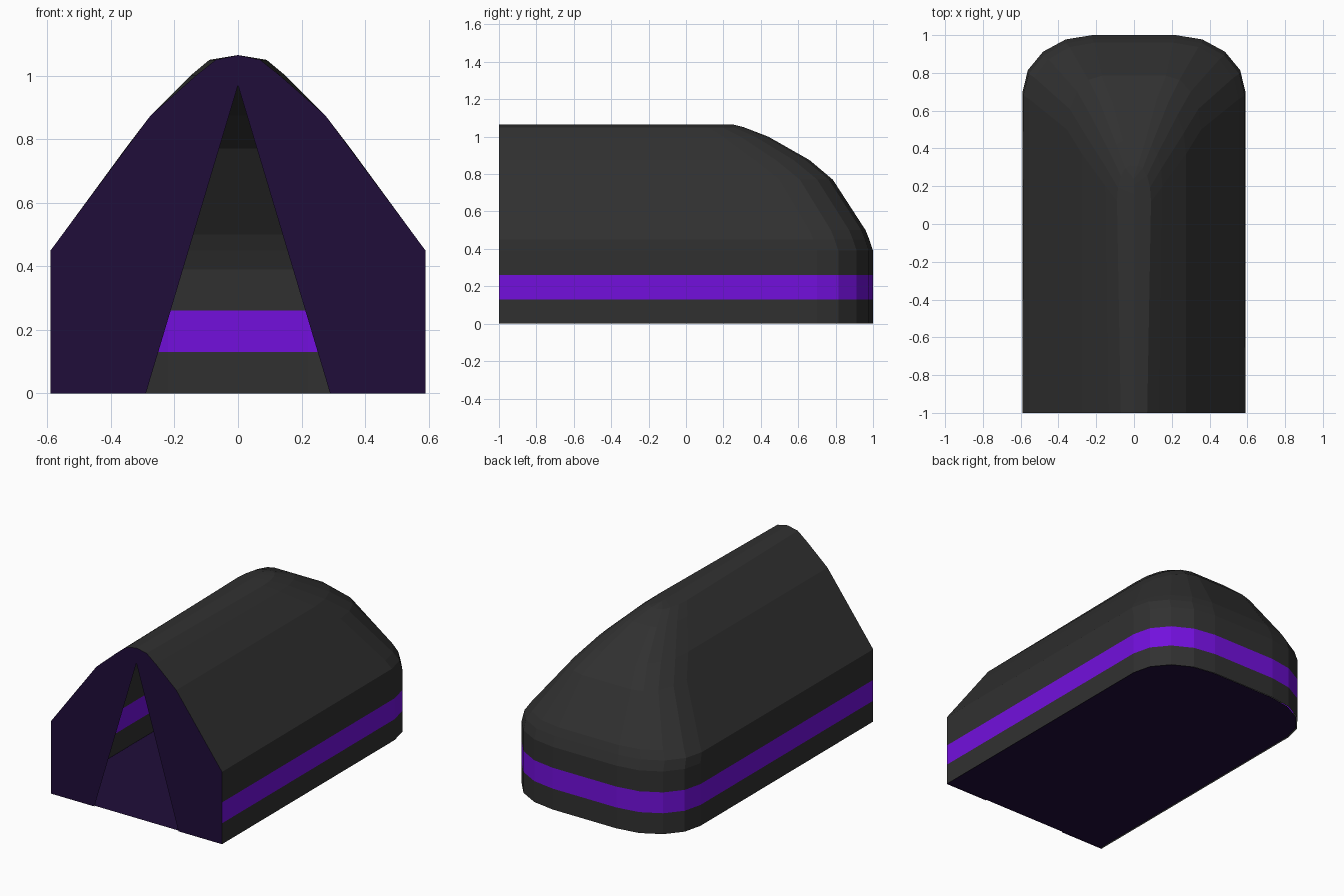
import bpy, bmesh
from math import sin, cos, pi

if "Cube" in bpy.data.objects:
    bpy.data.objects.remove(bpy.data.objects["Cube"])


def material(name, rgb):
    m = bpy.data.materials.new(name)
    m.diffuse_color = (*rgb, 1)
    m.use_nodes = True
    m.node_tree.nodes["Principled BSDF"].inputs["Base Color"].default_value = m.diffuse_color
    return m


GREY = material("dark_grey_fabric", (0.03, 0.03, 0.03))
STRIPE = material("purple_stripe", (0.17, 0.005, 0.72))
DARK = material("dark_purple_fabric", (0.014, 0.004, 0.042))


def finish(name, bm, mat):
    bmesh.ops.remove_doubles(bm, verts=bm.verts, dist=0.0005)
    bmesh.ops.recalc_face_normals(bm, faces=bm.faces)
    me = bpy.data.meshes.new(name)
    bm.to_mesh(me)
    bm.free()
    me.materials.append(mat)
    ob = bpy.data.objects.new(name, me)
    bpy.context.collection.objects.link(ob)
    return ob


def plan(z, w_front, w_mid, back, start, flat, segs=4):
    """U-shaped plan line at height z: right side, rounded back, left side."""
    half = [(w_front, -1.0, z)]
    for i in range(segs + 1):
        a = pi / 2 * i / segs
        half.append((flat + (w_mid - flat) * cos(a),
                     start + (back - start) * sin(a), z))
    return half + [(-x, y, h) for x, y, h in reversed(half)]


def skin(name, levels, mat):
    bm = bmesh.new()
    rows = [[bm.verts.new(p) for p in plan(*lv)] for lv in levels]
    for lo, hi in zip(rows, rows[1:]):
        for i in range(len(lo) - 1):
            bm.faces.new((lo[i], lo[i + 1], hi[i + 1], hi[i]))
    bmesh.ops.dissolve_degenerate(bm, dist=0.0005, edges=bm.edges)
    return finish(name, bm, mat)


def sheet(name, points, mat):
    bm = bmesh.new()
    bm.faces.new([bm.verts.new(p) for p in points])
    bmesh.ops.triangulate(bm, faces=bm.faces)
    return finish(name, bm, mat)


# Upright walls with the coloured stripe
wall = (0.59, 0.59, 1.0, 0.70, 0.22)
skin("lower_wall", [(0.0, *wall), (0.13, *wall)], GREY)
skin("stripe_band", [(0.13, *wall), (0.26, *wall)], STRIPE)

# Canopy: height, front width, middle width, back y, corner start y, back flat
skin("canopy", [
    (0.26, *wall),
    (0.39, *wall),
    (0.45, 0.59, 0.585, 0.98, 0.68, 0.22),
    (0.50, 0.553, 0.553, 0.96, 0.66, 0.21),
    (0.77, 0.353, 0.355, 0.785, 0.50, 0.17),
    (0.875, 0.275, 0.275, 0.66, 0.37, 0.12),
    (1.00, 0.133, 0.15, 0.44, 0.20, 0.06),
    (1.05, 0.07, 0.09, 0.31, 0.12, 0.02),
    (1.065, 0.0, 0.0, 0.25, 0.10, 0.0),
], GREY)

# Front panel with its triangular doorway
right = [(0.29, 0), (0.59, 0), (0.59, 0.45), (0.275, 0.875),
         (0.133, 1.0), (0.07, 1.05)]
outline = ([(0, 0.97)] + right + [(0, 1.065)]
           + [(-x, z) for x, z in reversed(right)])
sheet("front_panel", [(x, -1.0, z) for x, z in outline], DARK)

# Floor sheet
sheet("floor", plan(0.005, 0.585, 0.585, 0.99, 0.70, 0.22), DARK)
